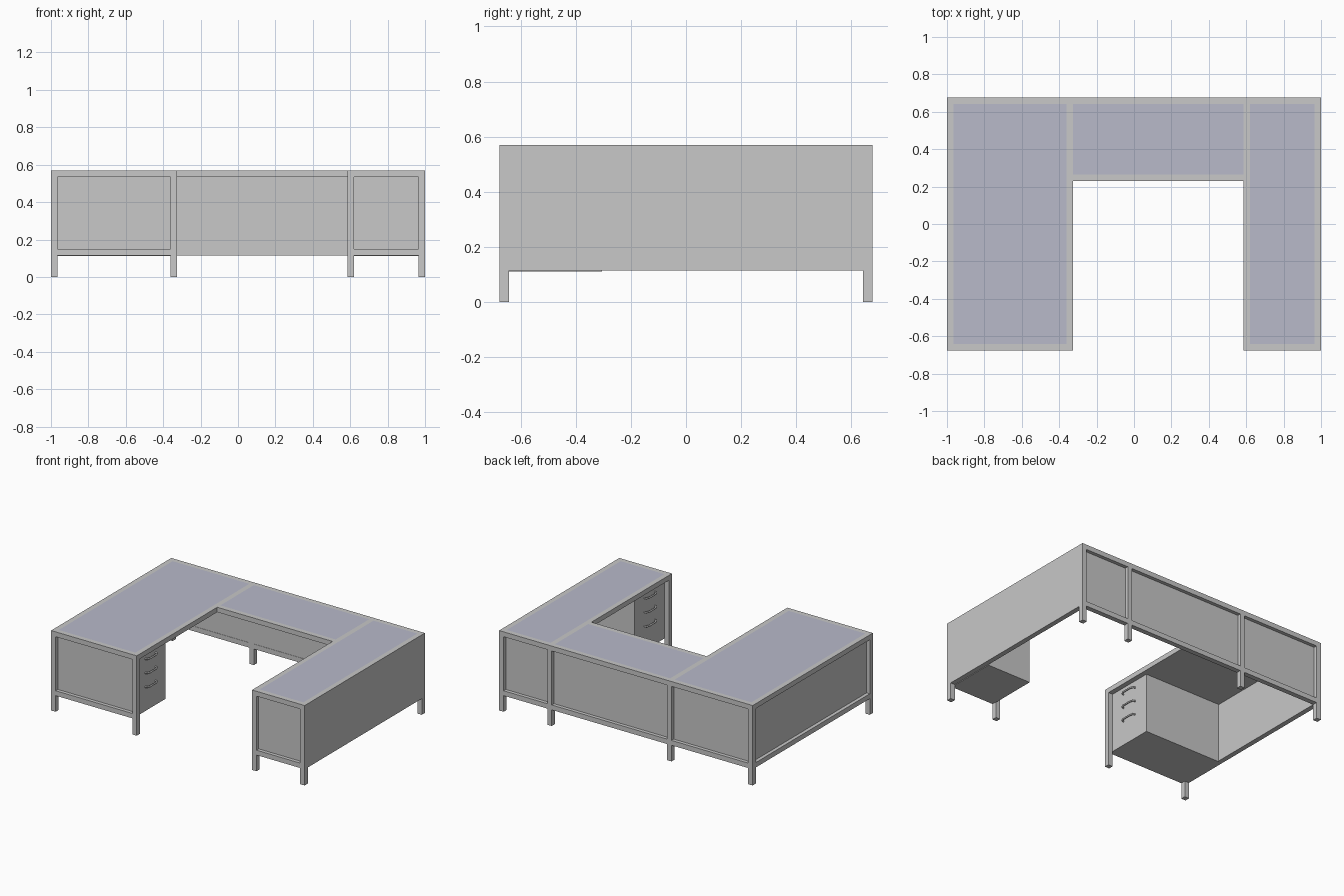
import bpy

cube = bpy.data.objects.get("Cube")
if cube:
    bpy.data.objects.remove(cube, do_unlink=True)


def material(name, r, g, b):
    m = bpy.data.materials.new(name)
    m.use_nodes = True
    m.diffuse_color = (r, g, b, 1)
    m.node_tree.nodes["Principled BSDF"].inputs["Base Color"].default_value = (r, g, b, 1)
    return m


GREY = material("light grey", 0.58, 0.58, 0.58)
BLUE = material("blue grey", 0.48, 0.49, 0.59)


def box(name, x, y, z, mat=GREY):
    """Box from (low, high) pairs on each axis."""
    bpy.ops.mesh.primitive_cube_add(size=1, location=[sum(p) / 2 for p in (x, y, z)])
    ob = bpy.context.object
    ob.name = name
    ob.scale = [p[1] - p[0] for p in (x, y, z)]
    bpy.ops.object.transform_apply(location=False, rotation=False, scale=True)
    ob.data.materials.append(mat)
    return ob


T = 0.035                      # bar thickness
D = 0.677                      # half depth
TOP, RAIL, LOW = 0.57, 0.535, 0.115
XR0, XR1 = -1.0, -0.325        # wide right wing
XL0, XL1 = 0.585, 1.0          # narrow left wing
MID = 0.23                     # front edge of the bridge
top_z = (RAIL, TOP)
low_z = (LOW, LOW + T)
panel_z = (LOW + T, RAIL)


def desktop(name, x, y):
    """Recess-filling slab with a coloured plate on top."""
    box(name + "_slab", x, y, (RAIL, TOP - 0.008))
    box(name + "_inlay", x, y, (TOP - 0.008, TOP), BLUE)


def end_wall(name, x, front):
    """Bottom rail and set-back panel between two legs on a front or back side."""
    s = -1 if front else 1
    box(name + "_bottom_rail", x, sorted((s * D, s * (D - T))), low_z)
    box(name + "_panel", x, sorted((s * (D - 0.025), s * (D - T + 0.002))), panel_z)


def handle(name, x, y, z, out):
    """Bow handle along y, standing out in the given x direction."""
    cu = bpy.data.curves.new(name, "CURVE")
    cu.dimensions = "3D"
    cu.bevel_depth = 0.006
    cu.bevel_resolution = 1
    cu.use_fill_caps = True
    sp = cu.splines.new("POLY")
    path = [(0, -0.06), (0.016, -0.052), (0.023, -0.035),
            (0.023, 0.035), (0.016, 0.052), (0, 0.06)]
    sp.points.add(len(path) - 1)
    for p, (dx, dy) in zip(sp.points, path):
        p.co = (x + out * dx, y + dy, z, 1)
    ob = bpy.data.objects.new(name, cu)
    bpy.context.collection.objects.link(ob)
    cu.materials.append(GREY)


# Both wings: legs, top frame, end walls, desktop, drawer pedestal
for side, x0, x1 in (("right", XR0, XR1), ("left", XL0, XL1)):
    inner = (x0 + T, x1 - T)
    for i, x in enumerate(((x0, x0 + T), (x1 - T, x1))):
        box(f"{side}_front_leg_{i}", x, (-D, -D + T), (0, RAIL))
        box(f"{side}_back_leg_{i}", x, (D - T, D), (0, RAIL))
        box(f"{side}_top_rail_{i}", x, (-D, D), top_z)
    box(side + "_front_top_rail", inner, (-D, -D + T), top_z)
    box(side + "_back_top_rail", inner, (D - T, D), top_z)
    end_wall(side + "_front", inner, True)
    end_wall(side + "_back", inner, False)
    desktop(side + "_desktop", inner, (-D + T, D - T))
    box(side + "_drawer_pedestal", inner, (-D + T, -0.305), (LOW - 0.004, RAIL))
    face, out = (inner[1], 1) if side == "right" else (inner[0], -1)
    for i in range(3):
        handle(f"{side}_drawer_handle_{i}", face, -0.475, 0.285 + 0.1 * i, out)

# Bridge between the wings
span = (XR1, XL0)
box("bridge_front_rail", span, (MID, MID + T), top_z)
box("bridge_back_rail", span, (D - T, D), top_z)
end_wall("bridge_back", span, False)
desktop("bridge_desktop", span, (MID + T, D - T))

# Outer sides: framed on the right, flush on the left
between = (-D + T, D - T)
box("right_side_bottom_rail", (XR0, XR0 + T), between, low_z)
box("right_side_panel", (XR0 + 0.025, XR0 + T - 0.002), between, panel_z)
box("left_side_panel", (XL1 - T, XL1), between, (LOW, RAIL))
